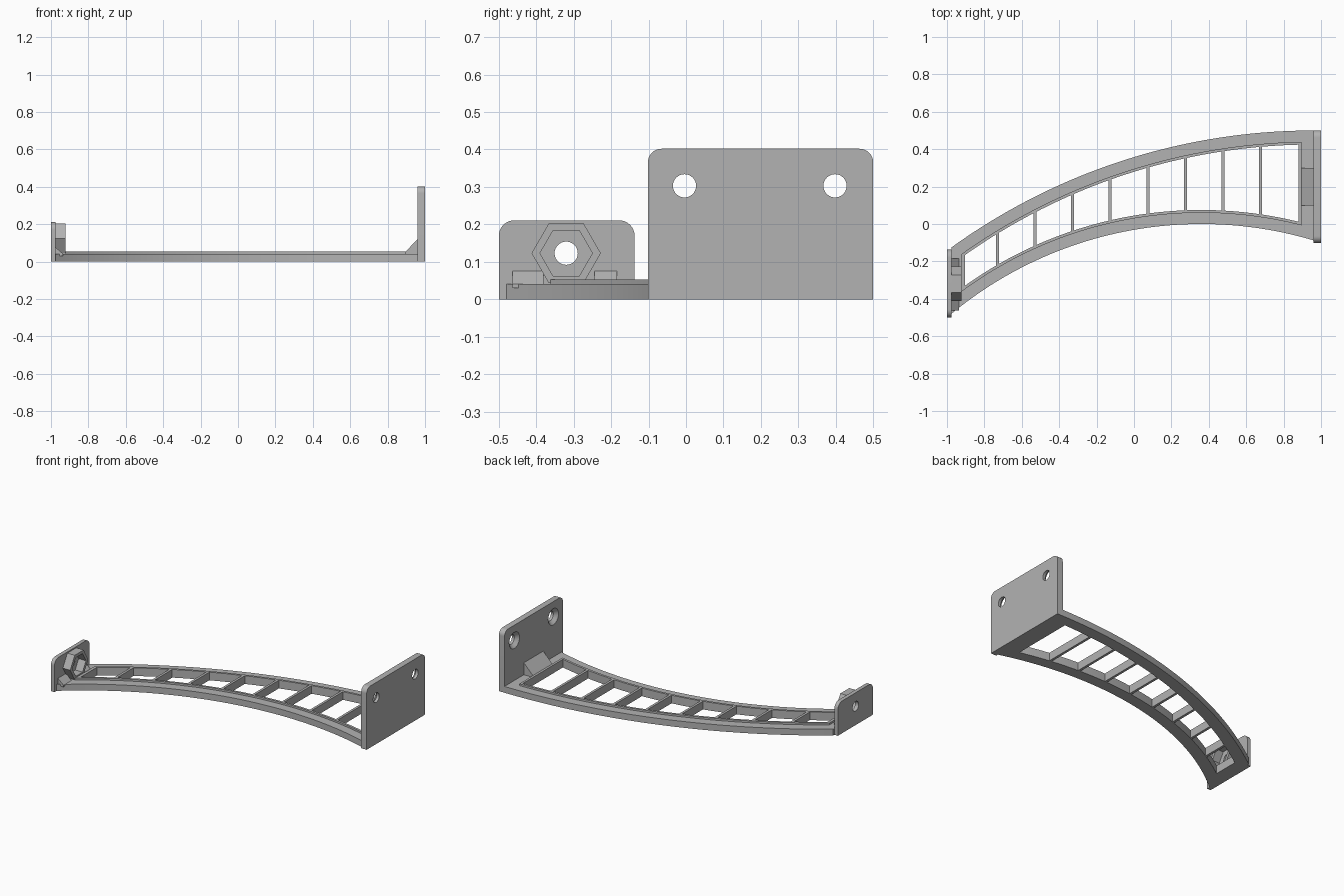
import bpy, bmesh, math

if "Cube" in bpy.data.objects:
    bpy.data.objects.remove(bpy.data.objects["Cube"], do_unlink=True)

grey = bpy.data.materials.new("plain grey")
GREY = (0.45, 0.45, 0.45, 1)
grey.diffuse_color = GREY
grey.use_nodes = True
grey.node_tree.nodes["Principled BSDF"].inputs["Base Color"].default_value = GREY


def loft(name, loops, ring=False):
    """Join equal-length closed loops; cap the ends, or close them into a ring."""
    bm = bmesh.new()
    rows = [[bm.verts.new(p) for p in loop] for loop in loops]
    pairs = list(zip(rows, rows[1:]))
    if ring:
        pairs.append((rows[-1], rows[0]))
    else:
        bm.faces.new(rows[0])
        bm.faces.new(rows[-1])
    n = len(rows[0])
    for a, b in pairs:
        for i in range(n):
            j = (i + 1) % n
            bm.faces.new((a[i], a[j], b[j], b[i]))
    bmesh.ops.recalc_face_normals(bm, faces=bm.faces)
    mesh = bpy.data.meshes.new(name)
    bm.to_mesh(mesh)
    bm.free()
    mesh.materials.append(grey)
    ob = bpy.data.objects.new(name, mesh)
    bpy.context.collection.objects.link(ob)
    return ob


def activate(ob):
    bpy.ops.object.select_all(action='DESELECT')
    ob.select_set(True)
    bpy.context.view_layer.objects.active = ob


def smooth(ob):
    activate(ob)
    bpy.ops.object.shade_smooth_by_angle(angle=math.radians(25))


def polygon(x, y, z, r, n):
    """Regular polygon facing along x."""
    return [(x, y + r * math.cos(math.tau * i / n), z + r * math.sin(math.tau * i / n))
            for i in range(n)]


def prism(name, profile, y0, y1):
    return loft(name, [[(x, y, z) for x, z in profile] for y in (y0, y1)])


def plate(name, x0, x1, y0, y1, height, r, holes):
    """Upright plate with rounded top corners; holes are lists of (x, radius)."""
    outline = [(y0, 0), (y1, 0)]
    for cy, start in ((y1 - r, 0), (y0 + r, 90)):
        for i in range(9):
            a = math.radians(start + 90 * i / 8)
            outline.append((cy + r * math.cos(a), height - r + r * math.sin(a)))
    ob = loft(name, [[(x, y, z) for y, z in outline] for x in (x0, x1)])
    for y, z, steps in holes:
        cutter = loft("hole_cutter", [polygon(x, y, z, rad, 40) for x, rad in steps])
        cutter.hide_render = True
        mod = ob.modifiers.new("hole", 'BOOLEAN')
        mod.operation, mod.solver, mod.object = 'DIFFERENCE', 'EXACT', cutter
        activate(ob)
        bpy.ops.object.modifier_apply(modifier=mod.name)
        bpy.data.objects.remove(cutter, do_unlink=True)
    smooth(ob)


# Curved edges of the arm, moved inward by an offset
def back_edge(x, off=0):
    r = 3.31
    return 0.5 - r + math.sqrt((r - off) ** 2 - (x - 0.96) ** 2)


def front_edge(x, off=0):
    r = 2.1
    return -r + math.sqrt((r + off) ** 2 - (x - 0.36) ** 2)


def arm_loop(x0, x1, off, z, n=48):
    xs = [x0 + (x1 - x0) * i / n for i in range(n + 1)]
    return ([(x, front_edge(x, off), z) for x in xs]
            + [(x, back_edge(x, off), z) for x in reversed(xs)])


# Curved arm: flat flange with a raised rim round the opening
FLANGE, RIM = 0.041, 0.053
outer, rim, opening = (-0.975, 0.96, 0), (-0.922, 0.895, 0.06), (-0.903, 0.88, 0.075)
smooth(loft("curved_frame", [
    arm_loop(*outer, 0), arm_loop(*outer, FLANGE), arm_loop(*rim, FLANGE),
    arm_loop(*rim, RIM), arm_loop(*opening, RIM), arm_loop(*opening, 0)], ring=True))

# Cross rungs
for k in range(8):
    x = -0.73 + 0.201 * k
    ends = [(x + s * 0.008, edge(x + s * 0.008, 0.074))
            for s, edge in ((-1, front_edge), (1, front_edge), (1, back_edge), (-1, back_edge))]
    loft(f"rung_{k + 1}", [[(px, py, z) for px, py in ends] for z in (0, RIM)])

# Small end plate with a hexagonal nut pocket
HOLE_Y, HOLE_Z = -0.32, 0.123
plate("small_end_plate", -1, -0.975, -0.5, -0.137, 0.211, 0.042,
      [(HOLE_Y, HOLE_Z, [(-1.1, 0.031), (-0.9, 0.031)])])
loft("nut_pocket", [polygon(x, HOLE_Y, HOLE_Z, r, 6) for x, r in
     ((-0.976, 0.0925), (-0.922, 0.0925), (-0.922, 0.07), (-0.976, 0.07))], ring=True)
for side, y0, y1 in (("front", -0.463, -0.38), ("back", -0.245, -0.184)):
    prism(side + "_small_gusset",
          [(-0.976, 0.03), (-0.935, 0.03), (-0.935, 0.041), (-0.976, 0.077)], y0, y1)

# Large end plate with two countersunk holes
sink = [(0.9, 0.053), (0.96, 0.053), (0.982, 0.031), (1.1, 0.031)]
plate("large_end_plate", 0.96, 1, -0.102, 0.5, 0.402, 0.037,
      [(-0.004, 0.303, sink), (0.398, 0.303, sink)])
prism("large_gusset", [(0.961, 0.03), (0.895, 0.03), (0.895, RIM), (0.961, 0.12)], 0.1, 0.3)
